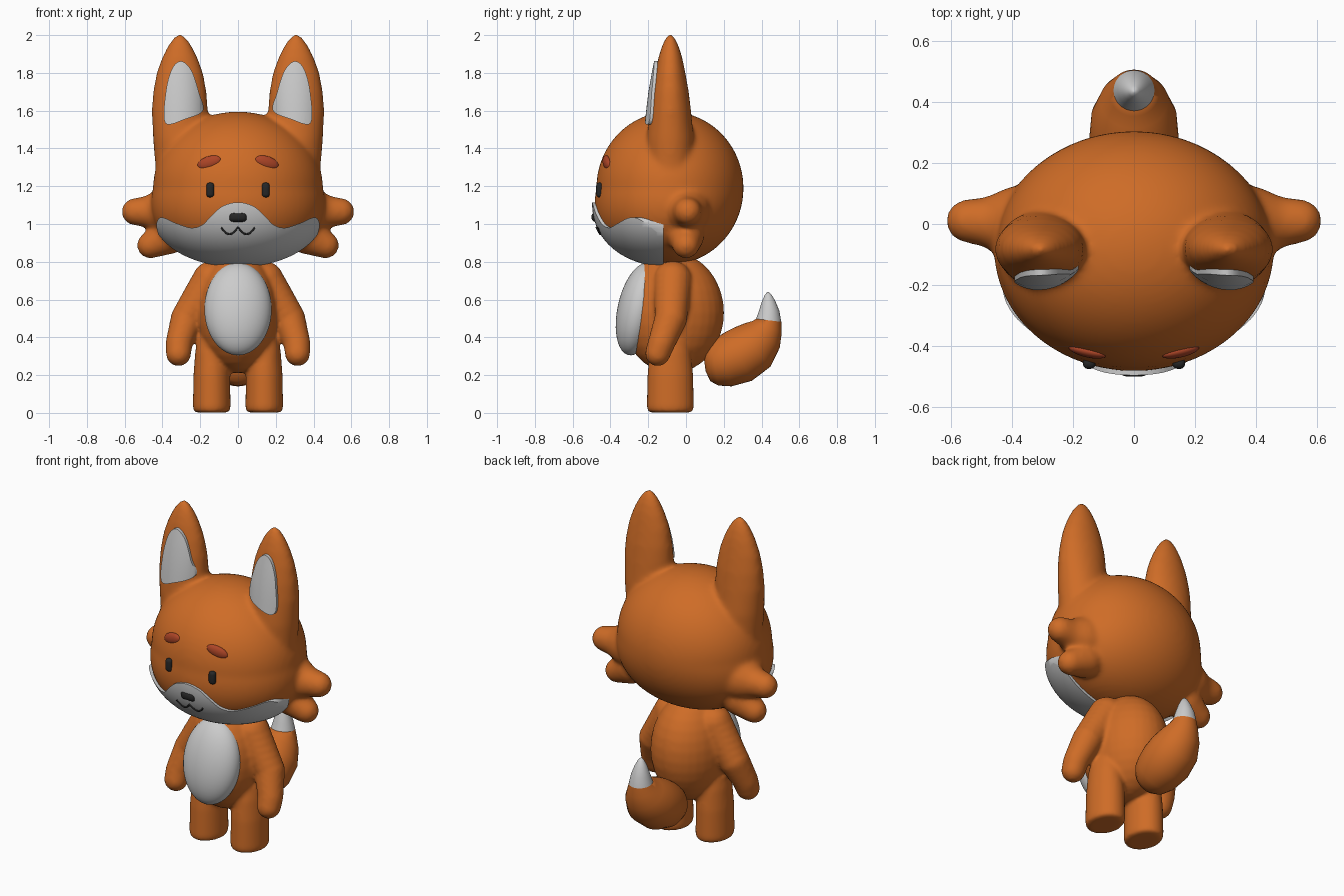
import bpy, bmesh, math
from mathutils import Vector, Matrix

if "Cube" in bpy.data.objects:
    bpy.data.objects.remove(bpy.data.objects["Cube"])

def material(name, rgb):
    m = bpy.data.materials.new(name)
    m.diffuse_color = (*rgb, 1)
    m.use_nodes = True
    m.node_tree.nodes["Principled BSDF"].inputs["Base Color"].default_value = m.diffuse_color
    return m

ORANGE = material("orange_fur", (0.62, 0.15, 0.02))
RED = material("brow_red", (0.42, 0.06, 0.02))
DARK = material("dark", (0.02, 0.02, 0.02))

def make(name, bm, mat=None):
    bmesh.ops.recalc_face_normals(bm, faces=bm.faces)
    me = bpy.data.meshes.new(name)
    bm.to_mesh(me)
    bm.free()
    ob = bpy.data.objects.new(name, me)
    bpy.context.collection.objects.link(ob)
    if mat:
        me.materials.append(mat)
    me.polygons.foreach_set("use_smooth", [True] * len(me.polygons))
    return ob

def bake(ob):
    # apply the modifier stack
    bpy.context.view_layer.update()
    dg = bpy.context.evaluated_depsgraph_get()
    me = bpy.data.meshes.new_from_object(ob.evaluated_get(dg))
    ob.modifiers.clear()
    ob.data = me

def ball(bm, c, r, rot=Matrix(), seg=32):
    m = Matrix.Translation(c) @ rot @ Matrix.Diagonal((*r, 1))
    return bmesh.ops.create_uvsphere(bm, u_segments=seg, v_segments=seg // 2, radius=1, matrix=m)["verts"]

def chain(bm, pts, s):
    # tapered limb of overlapping balls, pts = (x, y, z, r)
    for a, b in zip(pts, pts[1:]):
        for i in range(7):
            x, y, z, r = Vector(a).lerp(Vector(b), i / 6)
            ball(bm, (s * x, y, z), (r, r, r), seg=16)

def loft(bm, rings):
    loops = [[bm.verts.new(p) for p in ring] for ring in rings]
    n = len(loops[0])
    for a, b in zip(loops, loops[1:]):
        for i in range(n):
            bm.faces.new((a[i], a[(i + 1) % n], b[(i + 1) % n], b[i]))
    bm.faces.new(loops[0])
    bm.faces.new(loops[-1])

def blend(ob, voxel, steps):
    r = ob.modifiers.new("remesh", "REMESH")
    r.mode, r.voxel_size, r.use_smooth_shade = "VOXEL", voxel, True
    s = ob.modifiers.new("smooth", "SMOOTH")
    s.factor, s.iterations = 0.5, steps
    bake(ob)
    ob.data.polygons.foreach_set("use_smooth", [True] * len(ob.data.polygons))

def spline(pts, closed=True, n=6):
    # Catmull-Rom through 2D points
    out, k = [], len(pts)
    for i in range(k):
        a, b, c, d = (Vector(pts[(i + j) % k]) for j in (-1, 0, 1, 2))
        for t in (j / n for j in range(n)):
            out.append(0.5 * (2 * b + (c - a) * t + (2 * a - 5 * b + 4 * c - d) * t * t
                              + (3 * b - a - 3 * c + d) * t ** 3))
    return out

def trim(ob, outline, y_back):
    # keep only what lies inside a front-view outline
    bm = bmesh.new()
    loft(bm, [[(p.x, y, p.y) for p in outline] for y in (-0.8, y_back)])
    cut = make("cutter", bm)
    cut.hide_render = True
    b = ob.modifiers.new("trim", "BOOLEAN")
    b.operation, b.solver, b.object = "INTERSECT", "EXACT", cut
    bake(ob)
    bpy.data.objects.remove(cut)
    bpy.ops.object.select_all(action="DESELECT")
    ob.select_set(True)
    bpy.context.view_layer.objects.active = ob
    bpy.ops.object.shade_smooth_by_angle(angle=math.radians(40))

# head form: ellipsoid with fuller cheeks and chin
HC, HR = Vector((0, -0.085, 1.19)), Vector((0.45, 0.39, 0.405))

def head_form(bm, k, seg):
    for v in ball(bm, (0, 0, 0), (1, 1, 1), seg=seg):
        w = 1 + 0.21 * max(0, -v.co.z)
        x, y, z = v.co
        v.co = HC + k * Vector((x * w * HR.x, y * (w if y < 0 else 1) * HR.y, z * HR.z))

def front_y(x, z, k=1.0):
    zn = (z - HC.z) / HR.z / k
    w = 1 + 0.21 * max(0, -zn)
    return HC.y - k * w * HR.y * math.sqrt(max(0, 1 - zn * zn - (x / HR.x / w / k) ** 2))

# ear rings: z, half width, half depth
EAR = [(1.25, .125, .12), (1.45, .142, .125), (1.6, .149, .11), (1.7, .142, .098), (1.8, .124, .08),
       (1.88, .095, .064), (1.94, .066, .046), (1.985, .036, .026), (2.008, .008, .008)]

def ear_form(bm, s, extra=0):
    loft(bm, [[(s * (.308 + rx * math.cos(a)), -.083 + (ry + extra) * math.sin(a), z)
               for a in (math.tau * i / 40 for i in range(40))] for z, rx, ry in EAR])

# head with ears and cheek tufts
bm = bmesh.new()
head_form(bm, 1, 64)
for s in (1, -1):
    ear_form(bm, s)
    chain(bm, [(.37, 0, 1.07, .13), (.46, .005, 1.065, .088), (.545, .01, 1.065, .073)], s)
    chain(bm, [(.36, 0, .94, .1), (.465, 0, .888, .072)], s)
blend(make("head", bm, ORANGE), 0.013, 14)

# muzzle patch
half = [(.08, 1.095), (.14, 1.045), (.19, .995), (.25, .98), (.33, 1.005), (.405, 1.035), (.432, 1.0),
        (.42, .93), (.40, .8), (.2, .7)]
outline = [(0, 1.115)] + half + [(-x, z) for x, z in reversed(half)]
bm = bmesh.new()
head_form(bm, 1.035, 96)
trim(make("muzzle", bm), spline(outline), -0.12)

# inner ears
inner = [(.385, 1.535), (.382, 1.70), (.35, 1.82), (.30, 1.862), (.245, 1.81), (.205, 1.69), (.185, 1.60), (.28, 1.555)]
for s in (1, -1):
    bm = bmesh.new()
    ear_form(bm, s, 0.018)
    trim(make("inner_ear", bm), spline([(s * x, z) for x, z in inner]), -0.12)

# eyes, brows and nose
def rounded_box(name, c, size, mat):
    bm = bmesh.new()
    bmesh.ops.create_cube(bm, size=1, matrix=Matrix.Translation(c) @ Matrix.Diagonal((*size, 1)))
    ob = make(name, bm, mat)
    b = ob.modifiers.new("bevel", "BEVEL")
    b.width, b.segments = min(size) * 0.48, 5
    bake(ob)

for s in (1, -1):
    rounded_box("eye", (s * .147, front_y(.147, 1.18) - .002, 1.18), (.042, .036, .078), DARK)
    bm = bmesh.new()
    rot = Matrix.Rotation(s * .22, 4, "Z") @ Matrix.Rotation(s * .3, 4, "Y")
    ball(bm, (s * .152, -.418, 1.325), (.066, .02, .034), rot)
    make("brow", bm, RED)
rounded_box("nose", (0, -.477, 1.037), (.096, .046, .052), DARK)

# mouth line
cu = bpy.data.curves.new("mouth", "CURVE")
cu.dimensions, cu.bevel_depth, cu.bevel_resolution = "3D", 0.005, 2
sp = cu.splines.new("POLY")
sp.points.add(32)
for i, p in enumerate(sp.points):
    x = -.09 + .18 * i / 32
    z = .982 - .036 * abs(math.sin(math.pi * x / .09))
    p.co = (x, front_y(x, z, 1.035) - .002, z, 1)
cu.materials.append(DARK)
bpy.context.collection.objects.link(bpy.data.objects.new("mouth", cu))

# body with arms and legs
bm = bmesh.new()
ball(bm, (0, -.07, .53), (.22, .272, .32))
for s in (1, -1):
    chain(bm, [(.14, -.07, .70, .105), (.27, -.08, .50, .088), (.312, -.13, .37, .073), (.315, -.15, .315, .068)], s)
    leg = [(.002, .85), (.008, .95), (.03, 1), (.2, .97), (.32, .88), (.4, .75)]
    loft(bm, [[(s * (.139 + .1 * k * math.cos(a)), -.083 + .125 * k * math.sin(a), z)
               for a in (math.tau * i / 32 for i in range(32))] for z, k in leg])
body = make("body", bm, ORANGE)
blend(body, 0.011, 8)
for v in body.data.vertices:
    v.co.z = max(v.co.z, 0)

# belly patch
bm = bmesh.new()
ball(bm, (0, -.25, .55), (.178, .112, .25), Matrix.Rotation(-.22, 4, "X"), seg=48)
make("belly", bm)

# tail and tip: y, z, radius
TAIL = [(.10, .25, .03), (.115, .252, .085), (.15, .258, .115), (.2, .268, .134), (.28, .3, .147), (.355, .35, .14),
        (.405, .41, .112), (.43, .455, .083), (.438, .49, .067), (.44, .54, .054), (.437, .59, .036),
        (.435, .625, .018), (.434, .64, .004)]
rings = []
for i, (y, z, r) in enumerate(TAIL):
    a, b = TAIL[max(i - 1, 0)], TAIL[min(i + 1, len(TAIL) - 1)]
    t = Vector((b[0] - a[0], b[1] - a[1])).normalized()
    rings.append([(r * math.cos(q), y - t.y * r * math.sin(q), z + t.x * r * math.sin(q))
                  for q in (math.tau * j / 40 for j in range(40))])
for name, part, mat in (("tail", rings[:9], ORANGE), ("tail_tip", rings[8:], None)):
    bm = bmesh.new()
    loft(bm, part)
    make(name, bm, mat)
    bpy.context.view_layer.objects.active = bpy.data.objects[name]
    bpy.ops.object.select_all(action="DESELECT")
    bpy.data.objects[name].select_set(True)
    bpy.ops.object.shade_smooth_by_angle(angle=math.radians(60))
